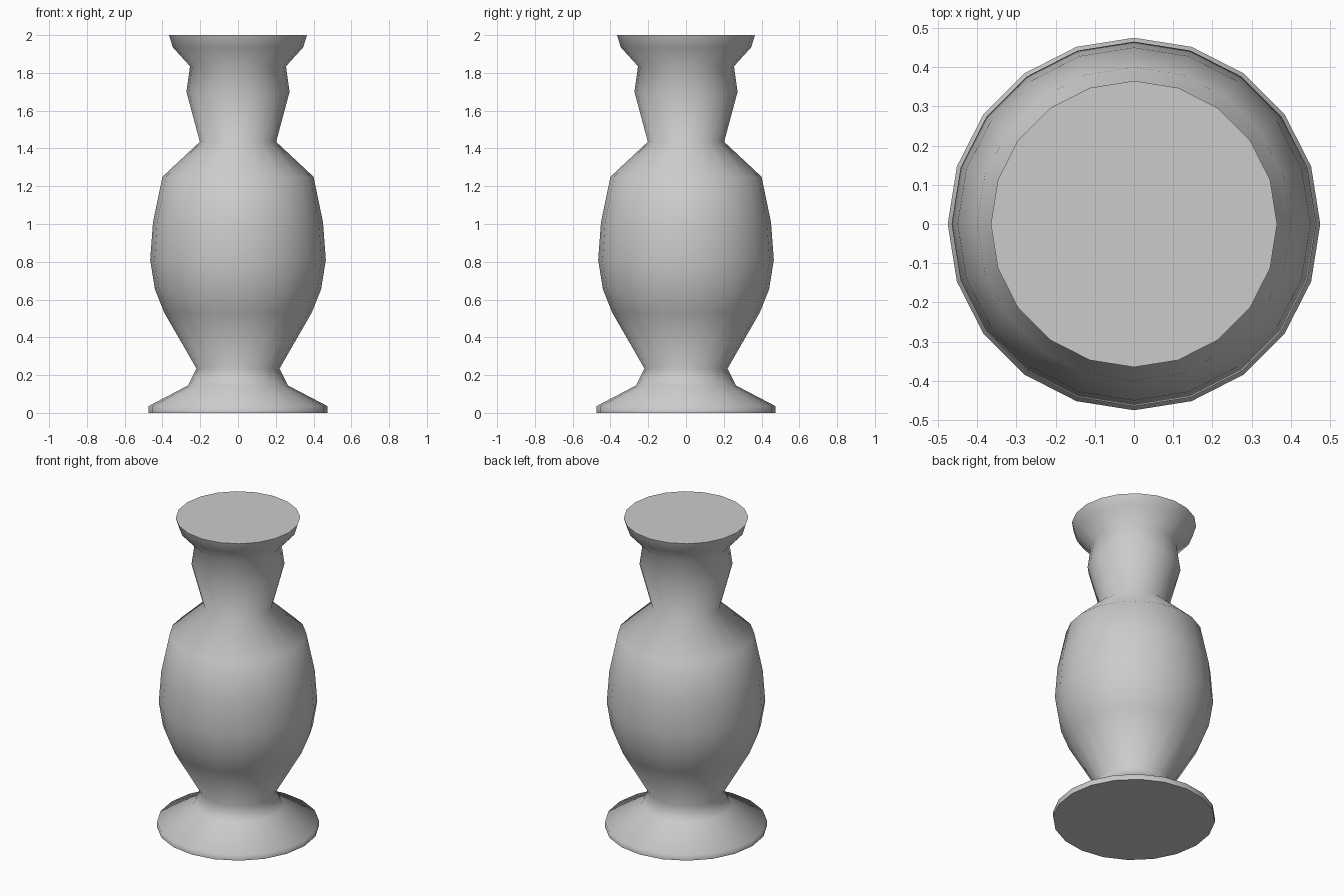
import bpy, bmesh, math

if "Cube" in bpy.data.objects:
    bpy.data.objects.remove(bpy.data.objects["Cube"])

SIDES = 20
# Outer profile (radius, height) from foot to lip
PROFILE = [
    (0.475, 0.0), (0.475, 0.035), (0.265, 0.145), (0.22, 0.235),
    (0.39, 0.53), (0.44, 0.655), (0.465, 0.81), (0.45, 1.01),
    (0.40, 1.25), (0.202, 1.435), (0.273, 1.70), (0.254, 1.835),
    (0.345, 1.935), (0.365, 2.0),
]

# Vase body: stacked rings joined by side faces, closed by flat caps
bm = bmesh.new()
rings = []
for r, z in PROFILE:
    rings.append([bm.verts.new((r * math.cos(2 * math.pi * i / SIDES),
                                r * math.sin(2 * math.pi * i / SIDES), z))
                  for i in range(SIDES)])
for low, high in zip(rings, rings[1:]):
    for i in range(SIDES):
        j = (i + 1) % SIDES
        bm.faces.new((low[i], low[j], high[j], high[i]))
bm.faces.new(rings[0][::-1])
bm.faces.new(rings[-1])

mesh = bpy.data.meshes.new("vase")
bm.to_mesh(mesh)
bm.free()
vase = bpy.data.objects.new("vase", mesh)
bpy.context.collection.objects.link(vase)

# Smooth sides, crisp rims at the caps
bpy.context.view_layer.objects.active = vase
vase.select_set(True)
bpy.ops.object.shade_smooth_by_angle(angle=math.radians(70))
